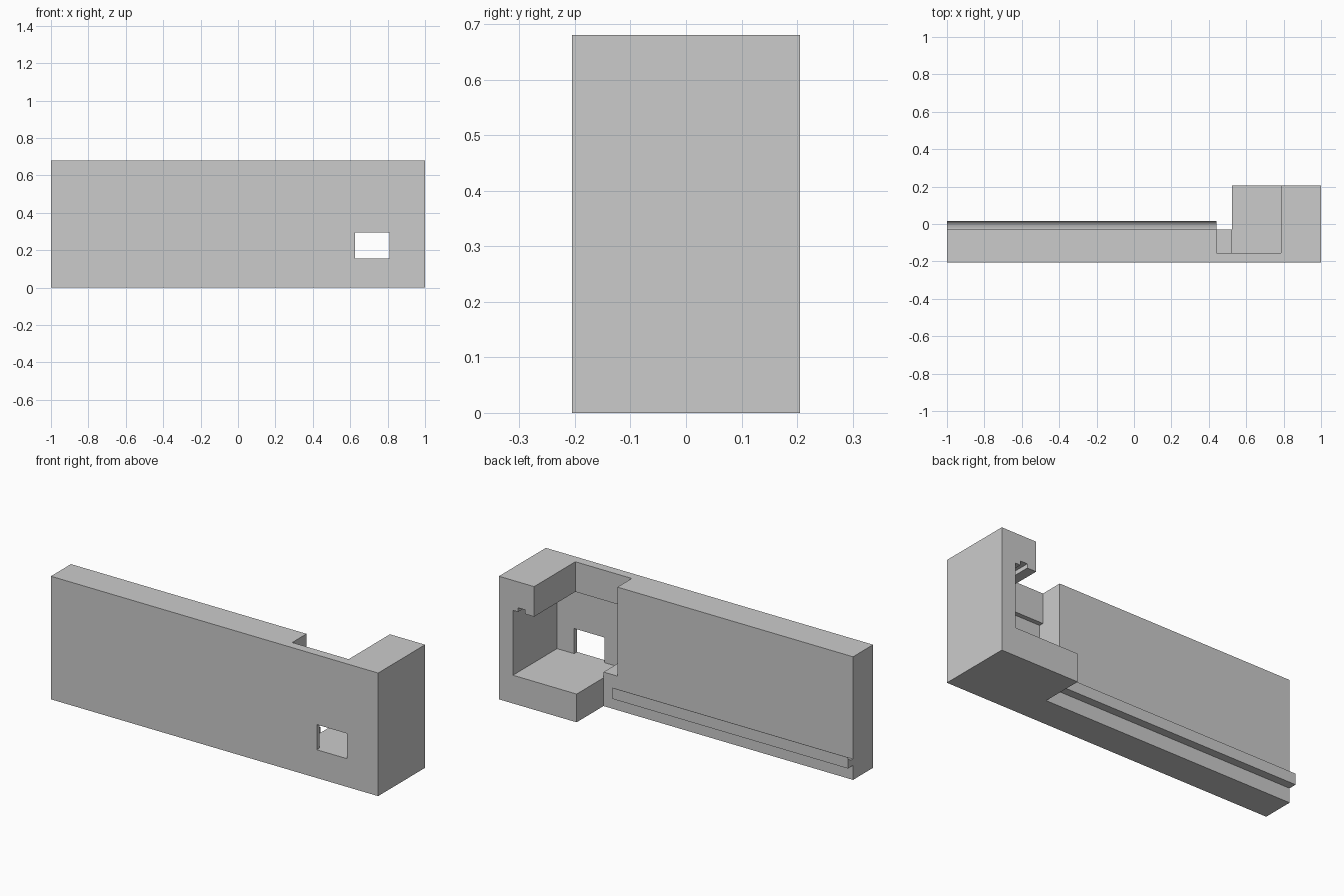
import bpy, bmesh, math
from mathutils import Vector

cube = bpy.data.objects.get("Cube")
if cube:
    bpy.data.objects.remove(cube, do_unlink=True)

grey = bpy.data.materials.new("plain_grey")
grey.use_nodes = True
colour = (0.6, 0.6, 0.6, 1)
grey.diffuse_color = colour
grey.node_tree.nodes["Principled BSDF"].inputs["Base Color"].default_value = colour


def prism(name, points, axis, start, end):
    """Extrude a closed 2D profile along one axis (0 = x, 1 = y, 2 = z)."""
    bm = bmesh.new()
    verts = []
    for p in points:
        co = list(p)
        co.insert(axis, start)
        verts.append(bm.verts.new(co))
    face = bm.faces.new(verts)
    top = bmesh.ops.extrude_face_region(bm, geom=[face])["geom"]
    shift = Vector((0, 0, 0))
    shift[axis] = end - start
    bmesh.ops.translate(bm, vec=shift, verts=[v for v in top if isinstance(v, bmesh.types.BMVert)])
    bmesh.ops.recalc_face_normals(bm, faces=bm.faces)
    mesh = bpy.data.meshes.new(name)
    bm.to_mesh(mesh)
    bm.free()
    mesh.materials.append(grey)
    obj = bpy.data.objects.new(name, mesh)
    bpy.context.collection.objects.link(obj)
    return obj


def rect(a0, a1, b0, b1):
    return [(a0, b0), (a1, b0), (a1, b1), (a0, b1)]


def cut(target, cutter):
    mod = target.modifiers.new("cut", "BOOLEAN")
    mod.operation = "DIFFERENCE"
    mod.solver = "EXACT"
    mod.object = cutter
    bpy.context.view_layer.objects.active = target
    bpy.ops.object.modifier_apply(modifier=mod.name)
    bpy.data.objects.remove(cutter, do_unlink=True)


FRONT, BACK, PLATE_BACK = -0.205, 0.205, -0.03
POCKET_X, BLOCK_X = 0.44, 0.525
FLOOR, CEILING = 0.156, 0.514

# Long plate with a deep end block
body = prism("plate_and_end_block", [
    (-1, FRONT), (1, FRONT), (1, BACK), (BLOCK_X, BACK),
    (BLOCK_X, PLATE_BACK), (-1, PLATE_BACK)], 2, 0, 0.68)

# Lower pocket with a floor step and a small groove under the lip
cut(body, prism("pocket_cutter", [
    (POCKET_X, 0.188), (BLOCK_X, 0.188), (BLOCK_X, FLOOR), (0.914, FLOOR),
    (0.914, CEILING), (0.883, CEILING), (0.883, 0.537), (0.84, 0.537),
    (0.84, CEILING), (POCKET_X, CEILING)], 1, -0.18, 0.3))

# Open top of the pocket, shallower than the lower part
cut(body, prism("top_cutter", rect(POCKET_X, 0.785, 0.45, 0.8), 1, -0.155, 0.3))

# Window through the front wall
cut(body, prism("window_cutter", rect(0.625, 0.81, FLOOR, 0.295), 1, -0.3, -0.1))

# Hooked rail along the back, its top hollowed to a raised outer edge
LOW, RISE, DEPTH, STEPS = 0.115, 0.026, 0.043, 8
hollow = [(PLATE_BACK + DEPTH * math.sin(t), LOW + RISE * (1 - math.cos(t)))
          for t in (math.pi / 2 * i / STEPS for i in range(STEPS + 1))]
outer = PLATE_BACK + 0.045
prism("back_rail", [(PLATE_BACK, 0.08)] + hollow
      + [(outer, LOW + RISE), (outer, 0.08)], 0, -1, POCKET_X)
